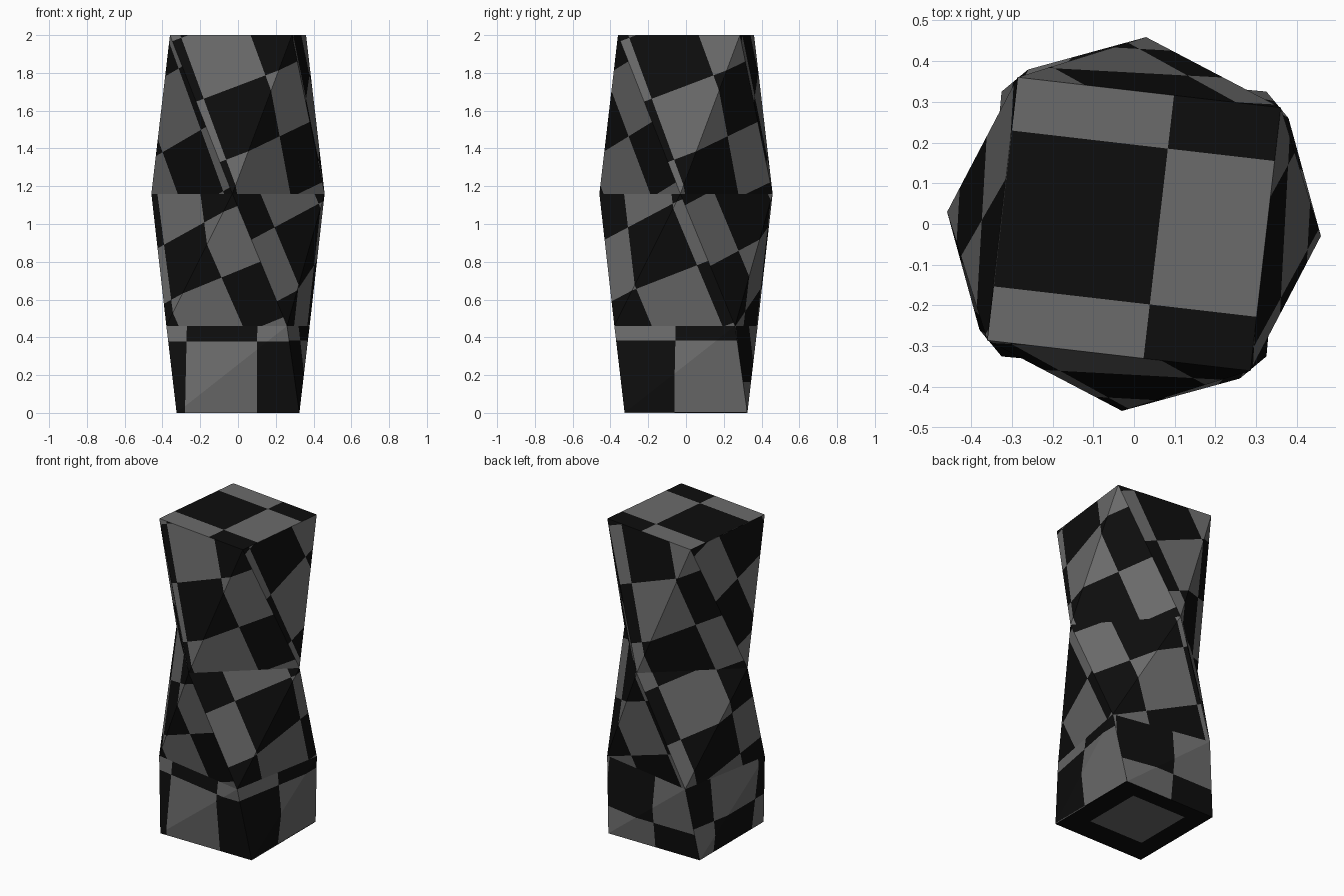
import bpy, bmesh, math
from mathutils import Vector

if "Cube" in bpy.data.objects:
    bpy.data.objects.remove(bpy.data.objects["Cube"])

SIDE = 0.65
RADIUS = SIDE / math.sqrt(2)
# Height and clockwise twist (degrees) of each square ring
RINGS = [(0.0, 0.0), (0.46, -10.6), (1.16, -48.7), (2.0, -96.6)]

# Checker lattice for each section, one row per side of the column:
# crossing point across / up, cell size, tilt in degrees, grey cells on even (0) or odd (1)
CHECKS = [
    [(0.425, 0.38, 0.38, 0, 0), (0.265, 0.385, 0.38, 0, 1),
     (0.335, 0.165, 0.38, 0, 0), (0.53, 0.20, 0.39, 0, 1)],
    [(0.306, 0.261, 0.32, 22, 0), (0.125, 0.20, 0.355, 21, 1),
     (0.09, 0.405, 0.35, 21, 1), (0.307, 0.425, 0.35, 21, 1)],
    [(0.13, 0.223, 0.35, 20, 0), (0.29, 0.308, 0.35, 21, 0),
     (0.29, 0.308, 0.35, 21, 1), (0.34, 0.32, 0.35, 21, 1)],
]


def material(name, value):
    m = bpy.data.materials.new(name)
    m.diffuse_color = (value, value, value, 1)
    m.use_nodes = True
    m.node_tree.nodes["Principled BSDF"].inputs["Base Color"].default_value = m.diffuse_color
    return m


def corner(ring, k):
    z, twist = RINGS[ring]
    a = math.radians(-135 + 90 * k + twist)
    return Vector((RADIUS * math.cos(a), RADIUS * math.sin(a), z))


def checker_patch(out, polygons, check, place, only_centre=False):
    """Cut flat polygons along a checker lattice, colour the cells, fold into 3D."""
    cx, cy, cell, tilt, parity = check
    a = math.radians(tilt)
    origin = Vector((cx, cy, 0))
    across = Vector((math.cos(a), math.sin(a), 0))
    up = Vector((-math.sin(a), math.cos(a), 0))
    flat = bmesh.new()
    for poly in polygons:
        flat.faces.new([flat.verts.new((p[0], p[1], 0)) for p in poly])
    bmesh.ops.remove_doubles(flat, verts=flat.verts[:], dist=1e-5)
    for direction in (across, up):
        for n in range(-4, 5):
            bmesh.ops.bisect_plane(
                flat, geom=flat.verts[:] + flat.edges[:] + flat.faces[:], dist=1e-5,
                plane_co=origin + direction * (cell * n), plane_no=direction)
    for f in flat.faces:
        d = f.calc_center_median() - origin
        i, j = math.floor(d.dot(across) / cell), math.floor(d.dot(up) / cell)
        grey = (i == 0 and j == 0) if only_centre else (i + j) % 2 == parity
        new = out.faces.new([out.verts.new(place(v.co)) for v in f.verts])
        new.material_index = 1 if grey else 0
    flat.free()


def side_section(out, level, k):
    """One twisted quad of a side, folded along its outward diagonal."""
    a0, b0 = corner(level, k), corner(level, k + 1)
    a1, b1 = corner(level + 1, k), corner(level + 1, k + 1)
    diag2 = (b1 - a0).length_squared
    px = (diag2 + SIDE ** 2 - (b1 - b0).length_squared) / (2 * SIDE)
    h = math.sqrt(diag2 - px * px)
    dx = px - SIDE

    def place(p):
        t = p.y / h
        s = (p.x - dx * t) / SIDE
        if s >= t:
            return a0 + (b0 - a0) * s + (b1 - b0) * t
        return a0 + (b1 - a1) * s + (a1 - a0) * t

    polys = [[(0, 0), (SIDE, 0), (px, h)], [(0, 0), (px, h), (dx, h)]]
    checker_patch(out, polys, CHECKS[level][k], place)


bm = bmesh.new()

# Four twisted sides
for k in range(4):
    for level in range(3):
        side_section(bm, level, k)

# Checkered top cap
top = [corner(3, k) for k in range(4)]
checker_patch(bm, [top], (0.083, 0.185, 0.385, -6.6, 1), lambda p: Vector((p.x, p.y, 2.0)))

# Bottom cap with one grey centre cell (wound to face down)
bottom = [corner(0, k) for k in (3, 2, 1, 0)]
checker_patch(bm, [bottom], (-0.20, -0.17, 0.39, 0, 0),
              lambda p: Vector((p.x, p.y, 0.0)), only_centre=True)

bmesh.ops.remove_doubles(bm, verts=bm.verts[:], dist=1e-4)

mesh = bpy.data.meshes.new("twisted_column")
bm.to_mesh(mesh)
bm.free()
mesh.materials.append(material("near black", 0.004))
mesh.materials.append(material("mid grey", 0.145))
column = bpy.data.objects.new("twisted_column", mesh)
bpy.context.collection.objects.link(column)
